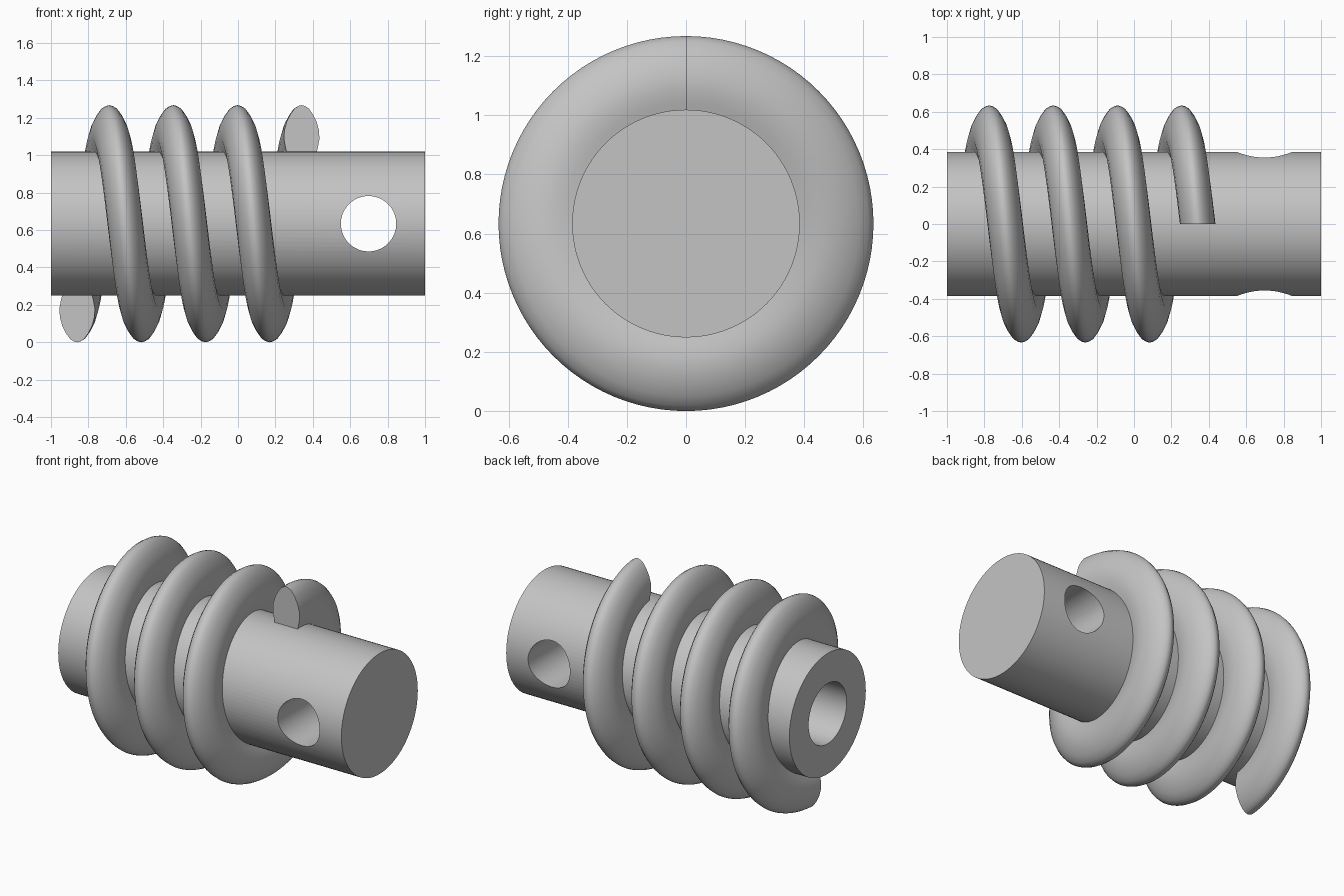
import bpy, bmesh
from math import sin, cos, pi, radians

if "Cube" in bpy.data.objects:
    bpy.data.objects.remove(bpy.data.objects["Cube"], do_unlink=True)

AXIS_Z = 0.634
SHAFT_R = 0.385

grey = bpy.data.materials.new("plain grey")
grey.use_nodes = True
grey.diffuse_color = (0.55, 0.55, 0.55, 1)
grey.node_tree.nodes["Principled BSDF"].inputs["Base Color"].default_value = (0.55, 0.55, 0.55, 1)


def cylinder(name, radius, length, centre, rotation):
    bpy.ops.mesh.primitive_cylinder_add(vertices=96, radius=radius, depth=length,
                                        location=centre, rotation=rotation)
    obj = bpy.context.object
    obj.name = name
    return obj


def activate(obj):
    bpy.ops.object.select_all(action="DESELECT")
    obj.select_set(True)
    bpy.context.view_layer.objects.active = obj


def cut(obj, cutter):
    cutter.hide_render = True
    mod = obj.modifiers.new("cut", "BOOLEAN")
    mod.operation = "DIFFERENCE"
    mod.solver = "EXACT"
    mod.object = cutter
    activate(obj)
    bpy.ops.object.modifier_apply(modifier=mod.name)
    bpy.data.objects.remove(cutter, do_unlink=True)


def finish(obj):
    obj.data.materials.clear()
    obj.data.materials.append(grey)
    activate(obj)
    bpy.ops.object.shade_smooth_by_angle(angle=radians(35))


# Shaft with a blind bore in one end and a cross pin hole near the other
along_x = (0, pi / 2, 0)
shaft = cylinder("shaft", SHAFT_R, 2, (0, 0, AXIS_Z), along_x)
cut(shaft, cylinder("bore_cutter", 0.192, 1.6, (-0.4, 0, AXIS_Z), along_x))
cut(shaft, cylinder("pin_hole_cutter", 0.148, 2, (0.698, 0, AXIS_Z), (pi / 2, 0, 0)))
finish(shaft)

# Helical thread: a bulging tooth profile (half width, radius) swept round the shaft
half = [(0.075, 0.36), (0.087, 0.41), (0.095, 0.455), (0.092, 0.5), (0.08, 0.545),
        (0.06, 0.585), (0.037, 0.617), (0.016, 0.63)]
profile = [(-w, r) for w, r in half] + [(0, 0.634)] + half[::-1]
START_X, PITCH, TURNS, STEPS = -0.86, 0.343, 3.5, 96

bm = bmesh.new()
rings = []
for i in range(int(TURNS * STEPS) + 1):
    turn = i / STEPS
    a = 2 * pi * turn
    rings.append([bm.verts.new((START_X + PITCH * turn + dx, r * sin(a), AXIS_Z - r * cos(a)))
                  for dx, r in profile])
n = len(profile)
for ring, following in zip(rings, rings[1:]):
    for j in range(n):
        k = (j + 1) % n
        bm.faces.new((ring[j], ring[k], following[k], following[j]))
bm.faces.new(rings[0])
bm.faces.new(rings[-1])
bmesh.ops.recalc_face_normals(bm, faces=bm.faces[:])
mesh = bpy.data.meshes.new("thread")
bm.to_mesh(mesh)
bm.free()
thread = bpy.data.objects.new("thread", mesh)
bpy.context.collection.objects.link(thread)
finish(thread)
